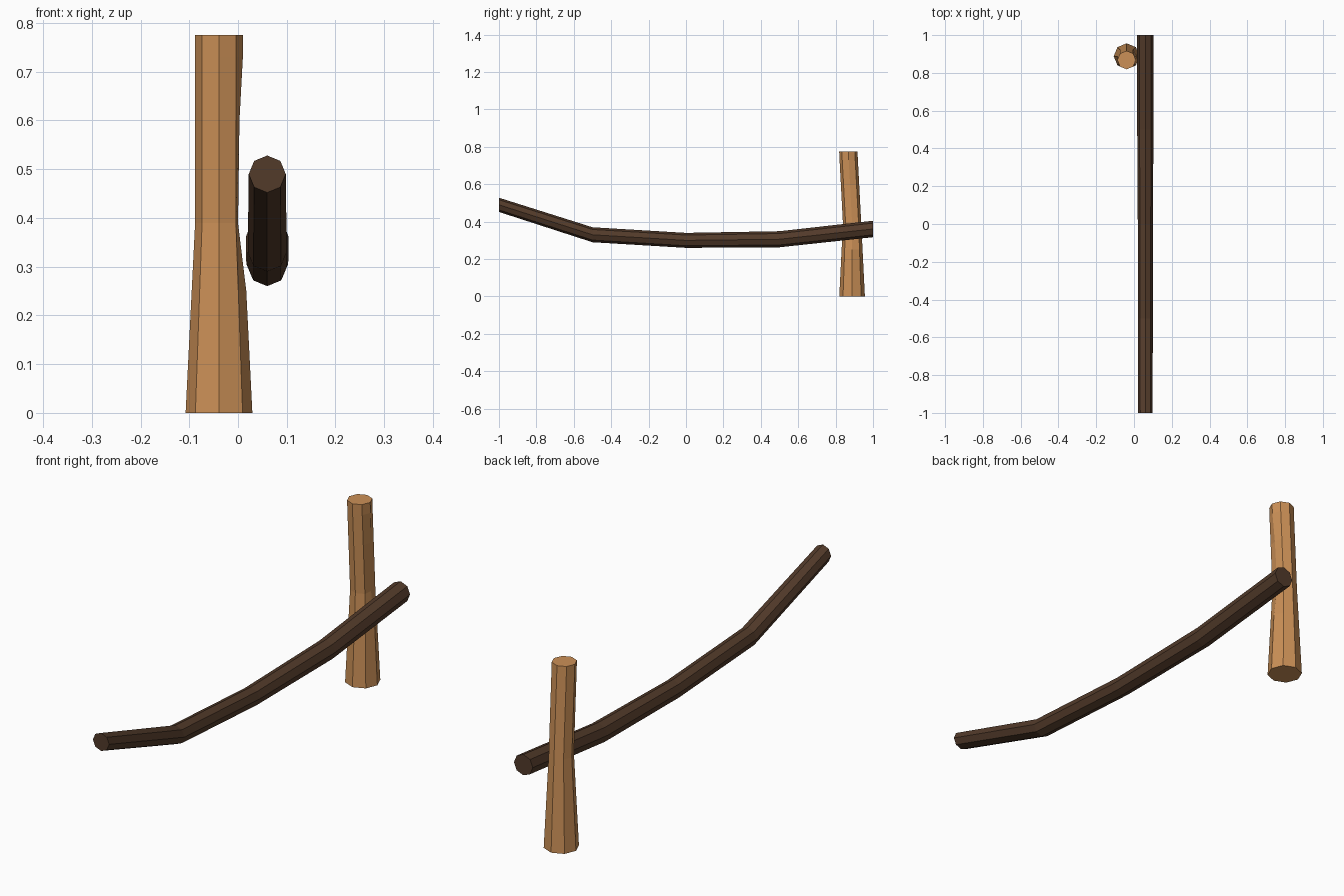
import bpy, bmesh, math

if "Cube" in bpy.data.objects:
    bpy.data.objects.remove(bpy.data.objects["Cube"])

SIDES = 8

def circle(cx, cy, r):
    """Octagon points with corners on the axes."""
    return [(cx + r * math.cos(math.tau * i / SIDES),
             cy + r * math.sin(math.tau * i / SIDES)) for i in range(SIDES)]

def loft(name, rings, color):
    """Skin a list of point rings into a capped, flat-shaded tube."""
    bm = bmesh.new()
    loops = [[bm.verts.new(p) for p in ring] for ring in rings]
    for a, b in zip(loops, loops[1:]):
        for i in range(SIDES):
            j = (i + 1) % SIDES
            bm.faces.new((a[i], a[j], b[j], b[i]))
    bm.faces.new(loops[0][::-1])
    bm.faces.new(loops[-1])
    bmesh.ops.recalc_face_normals(bm, faces=bm.faces)
    mesh = bpy.data.meshes.new(name)
    bm.to_mesh(mesh)
    bm.free()
    mat = bpy.data.materials.new(name + "_wood")
    mat.diffuse_color = (*color, 1)
    mat.use_nodes = True
    mat.node_tree.nodes["Principled BSDF"].inputs["Base Color"].default_value = mat.diffuse_color
    mesh.materials.append(mat)
    obj = bpy.data.objects.new(name, mesh)
    bpy.context.collection.objects.link(obj)
    return obj

# Upright post: flared foot, leaning top; (z, centre y, radius, dent on rod side)
post = [(0, 0.888, 0.0685, 0), (0.25, 0.888, 0.056, 0), (0.39, 0.888, 0.049, 0.01),
        (0.6, 0.877, 0.049, 0.007), (0.73, 0.870, 0.049, 0), (0.775, 0.868, 0.049, 0)]
rings = []
for z, cy, r, dent in post:
    ring = [(x, y, z) for x, y in circle(-0.039, cy, r)]
    ring[0] = (ring[0][0] - dent, cy, z)
    rings.append(ring)
loft("upright_post", rings, (0.60, 0.28, 0.095))

# Curved rail running along y; (y, centre z, radius)
rail = [(-1, 0.49, 0.038), (-0.5, 0.33, 0.04), (0, 0.30, 0.04),
        (0.5, 0.306, 0.043), (1, 0.361, 0.044)]
rings = [[(x, y, z) for x, z in circle(0.06, cz, r)] for y, cz, r in rail]
loft("curved_rail", rings, (0.085, 0.043, 0.023))
